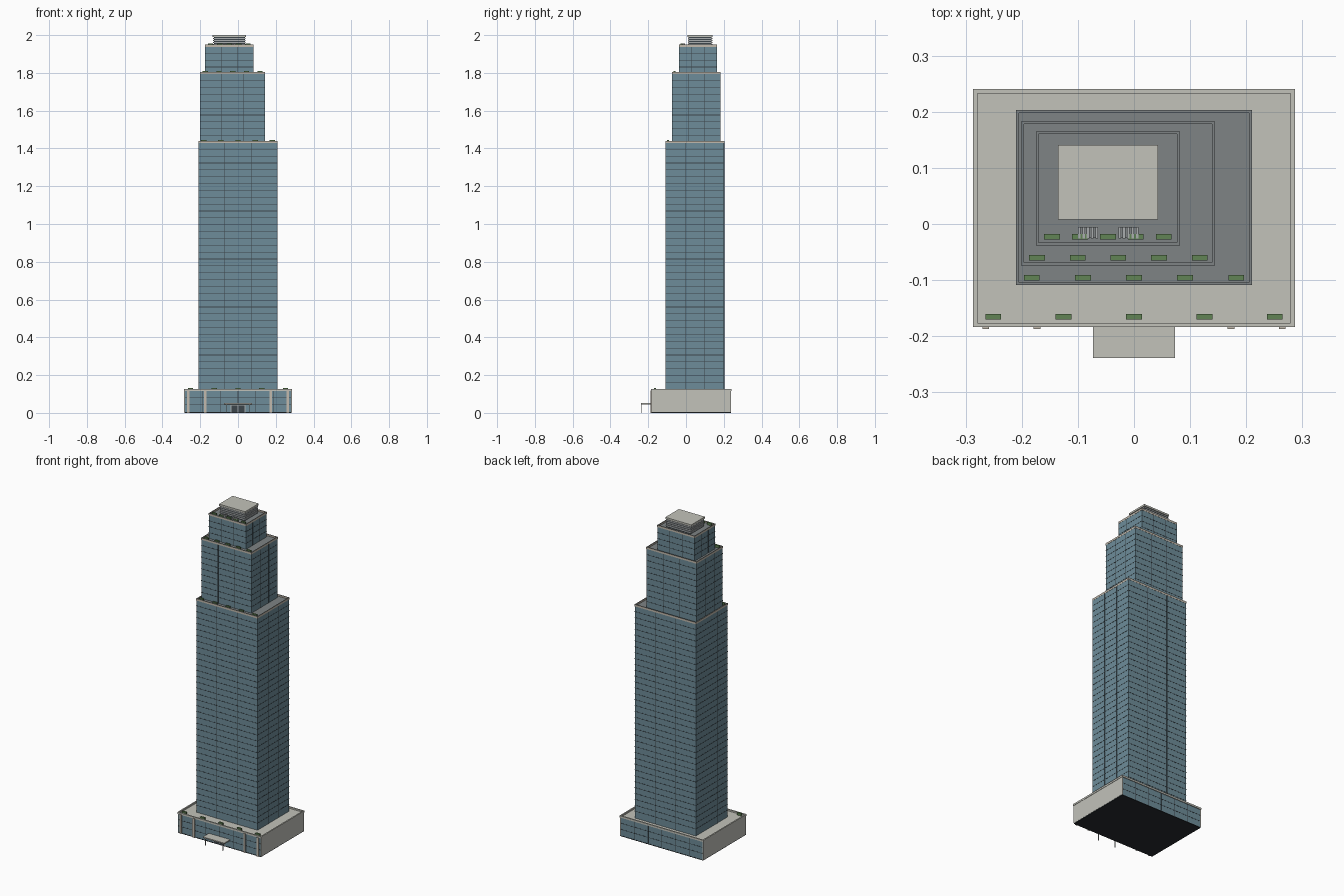
import bpy, bmesh

if "Cube" in bpy.data.objects:
    bpy.data.objects.remove(bpy.data.objects["Cube"])

def material(name, r, g, b):
    m = bpy.data.materials.new(name)
    m.diffuse_color = (r, g, b, 1)
    m.use_nodes = True
    m.node_tree.nodes["Principled BSDF"].inputs["Base Color"].default_value = m.diffuse_color
    return m

GLASS = material("blue glass", 0.155, 0.265, 0.32)
STONE = material("pale stone", 0.54, 0.54, 0.49)
ROOF = material("grey roof", 0.21, 0.23, 0.235)
TRIM = material("warm trim", 0.54, 0.49, 0.42)
DARK = material("dark frame", 0.045, 0.06, 0.07)
BASE = material("dark base", 0.02, 0.025, 0.03)
GREEN = material("hedge green", 0.12, 0.23, 0.09)
METAL = material("light metal", 0.4, 0.42, 0.43)


def boxes(name, mats, spans, top_index=None):
    """One object from (x0, x1, y0, y1, z0, z1) boxes; optional material on upward faces."""
    bm = bmesh.new()
    for x0, x1, y0, y1, z0, z1 in spans:
        vs = bmesh.ops.create_cube(bm, size=1)["verts"]
        for v in vs:
            v.co.x = x1 if v.co.x > 0 else x0
            v.co.y = y1 if v.co.y > 0 else y0
            v.co.z = z1 if v.co.z > 0 else z0
    bm.normal_update()
    if top_index is not None:
        for f in bm.faces:
            if f.normal.z > 0.5:
                f.material_index = top_index
    me = bpy.data.meshes.new(name)
    bm.to_mesh(me)
    bm.free()
    for m in mats:
        me.materials.append(m)
    ob = bpy.data.objects.new(name, me)
    bpy.context.collection.objects.link(ob)
    return ob


def ring(x0, x1, y0, y1, z0, z1, t):
    """Four wall boxes around a rectangle."""
    return [(x0, x1, y0, y0 + t, z0, z1), (x0, x1, y1 - t, y1, z0, z1),
            (x0, x0 + t, y0 + t, y1 - t, z0, z1), (x1 - t, x1, y0 + t, y1 - t, z0, z1)]


def hedges(name, x0, x1, y, z):
    xs = [x0 + (x1 - x0) * i / 4 for i in range(5)]
    boxes(name, [GREEN], [(x - .014, x + .014, y - .005, y + .005, z, z + .015) for x in xs])


PITCH, START = 0.0363, 0.125


def tier(name, x0, x1, y0, y1, z0, z1, nx, ny):
    """Glass block with floor bands, mullions, parapet and roof."""
    roof_z = z1 - 0.010
    boxes(name + "_glass", [GLASS, ROOF], [(x0, x1, y0, y1, z0, roof_z)], 1)
    e, h = 0.0008, 0.0016
    bands = []
    for k in range(1, 60):
        z = START + k * PITCH
        if z0 + .01 < z < roof_z - .01:
            bands.append((x0 - e, x1 + e, y0 - e, y1 + e, z - h, z + h))
    boxes(name + "_floor_bands", [DARK], bands)
    bars = []
    for i in range(1, nx):
        x = x0 + (x1 - x0) * i / nx
        bars.append((x - h, x + h, y0 - e, y1 + e, z0, roof_z - .001))
    for i in range(1, ny):
        y = y0 + (y1 - y0) * i / ny
        bars.append((x0 - e, x1 + e, y - h, y + h, z0, roof_z - .001))
    boxes(name + "_mullions", [DARK], bars)
    boxes(name + "_parapet", [TRIM, ROOF],
          ring(x0 - .001, x1 + .001, y0 - .001, y1 + .001, z1 - .012, z1, .005), 1)


# Podium: stone sides and roof, glazed front and back
boxes("base_plinth", [BASE], [(-.284, .284, -.182, .238, 0, .004)])
boxes("podium_glass", [GLASS, STONE], [(-.281, .281, -.181, .237, .004, .118)], 1)
boxes("podium_side_walls", [STONE],
      [(s * .2825 - .0025, s * .2825 + .0025, -.182, .238, .004, .119) for s in (-1, 1)])
boxes("podium_parapet", [STONE], ring(-.287, .287, -.184, .241, .116, .127, .008))
boxes("podium_frames", [DARK],
      [(x - .0015, x + .0015, -.1818, .2378, .004, .116)
       for x in [-.281 + .562 * i / 6 for i in range(1, 6)]]
      + [(-.28, .28, -.1818, .2378, z - .0015, z + .0015) for z in (.042, .08)])
boxes("podium_piers", [TRIM],
      [(x - .006, x + .006, -.187, -.18, 0, .118) for x in (-.264, -.173, .173, .264)])
hedges("podium_hedges", -.251, .251, -.165, .118)

# Entrance canopy, posts and doors
boxes("entrance_canopy", [STONE], [(-.073, .073, -.239, -.181, .045, .052)])
boxes("canopy_posts", [METAL],
      [(x - .002, x + .002, -.236, -.232, 0, .045) for x in (-.06, .06)])
boxes("entrance_doors", [DARK], [(-.036, .036, -.183, -.18, .002, .04)])
boxes("door_frames", [METAL],
      [(x - .0015, x + .0015, -.1845, -.18, .002, .042) for x in (-.037, 0, .037)]
      + [(-.0385, .0385, -.1845, -.18, .039, .042)])

# Tower tiers, stepping back
tier("lower_tower", -.209, .209, -.108, .202, .118, 1.44, 3, 3)
hedges("lower_tower_hedges", -.182, .182, -.096, 1.43)
tier("middle_tower", -.2, .143, -.073, .182, 1.43, 1.805, 3, 3)
hedges("middle_tower_hedges", -.173, .117, -.06, 1.795)
tier("upper_tower", -.174, .081, -.037, .164, 1.795, 1.95, 3, 3)
hedges("upper_tower_hedges", -.146, .053, -.023, 1.94)

# Roof cooling units with fins
for n, x in (("left", -.082), ("right", -.010)):
    boxes(n + "_cooling_unit", [ROOF], [(x - .018, x + .018, -.024, -.006, 1.94, 1.953)])
    boxes(n + "_cooling_fins", [METAL],
          [(x + d * .0078 - .0024, x + d * .0078 + .0024, -.0255, -.0055, 1.942, 1.956)
           for d in range(-2, 3)])

# Louvred plant room with cap slab
boxes("plant_room", [DARK], [(-.128, .037, .014, .136, 1.94, 1.99)])
boxes("plant_room_louvres", [METAL],
      [(-.132, .041, .011, .139, z, z + .007) for z in (1.946, 1.957, 1.968, 1.979)])
boxes("plant_room_roof", [STONE], [(-.135, .043, .008, .141, 1.989, 2.0)])
